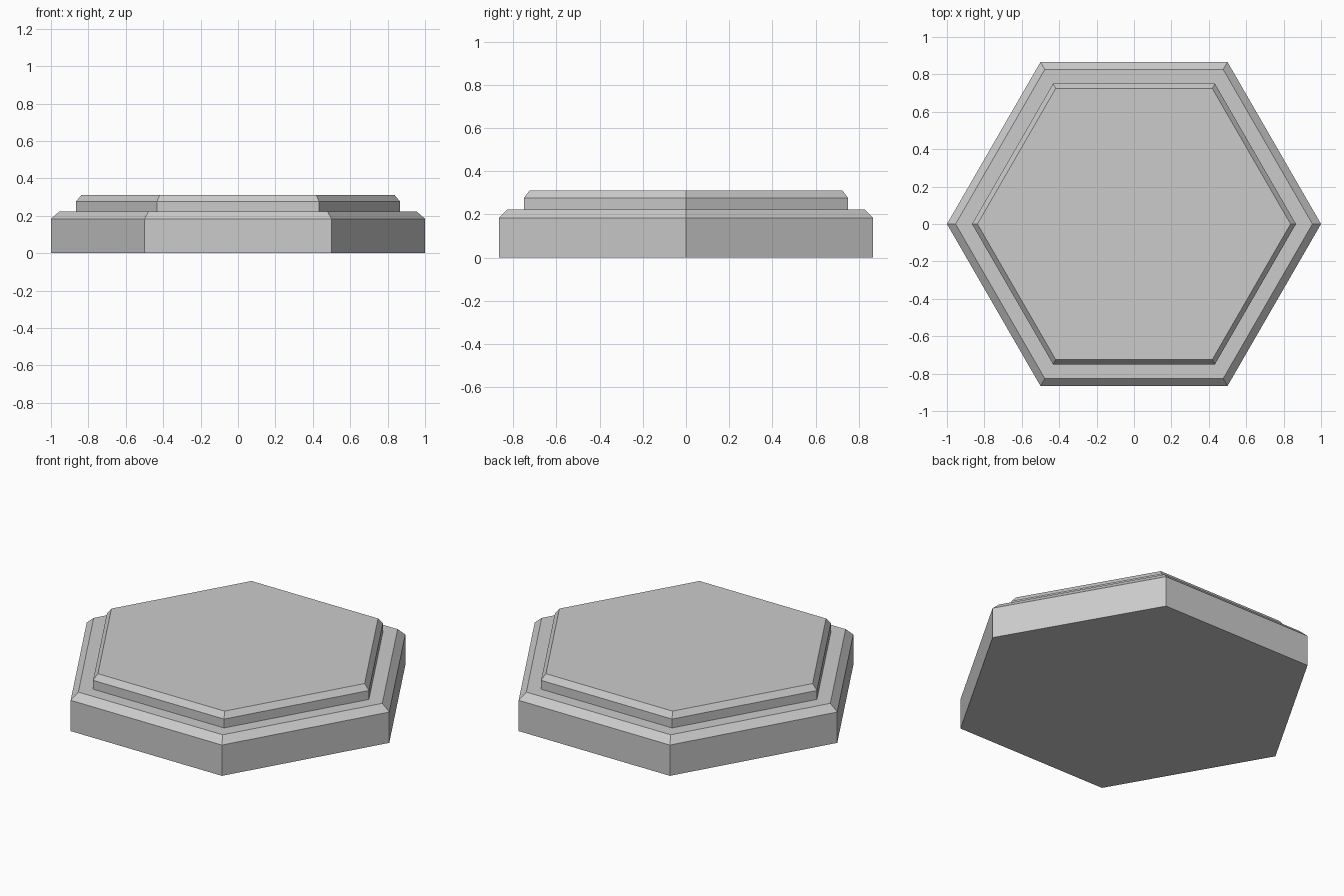
import bpy, bmesh
from math import cos, sin, pi

if "Cube" in bpy.data.objects:
    bpy.data.objects.remove(bpy.data.objects["Cube"])


def hex_tier(name, rings):
    """Loft a capped six-sided solid through (corner radius, height) rings."""
    bm = bmesh.new()
    loops = [[bm.verts.new((r * cos(i * pi / 3), r * sin(i * pi / 3), z))
              for i in range(6)] for r, z in rings]
    for lo, hi in zip(loops, loops[1:]):
        for i in range(6):
            j = (i + 1) % 6
            bm.faces.new((lo[i], lo[j], hi[j], hi[i]))
    bm.faces.new(loops[0][::-1])
    bm.faces.new(loops[-1])
    mesh = bpy.data.meshes.new(name)
    bm.to_mesh(mesh)
    bm.free()
    obj = bpy.data.objects.new(name, mesh)
    bpy.context.collection.objects.link(obj)
    return obj


# Wide lower slab with chamfered top edge
hex_tier("base_slab", [(1.0, 0), (1.0, 0.184), (0.954, 0.224)])
# Smaller raised slab resting on it
hex_tier("top_slab", [(0.866, 0.224), (0.866, 0.277), (0.837, 0.311)])
